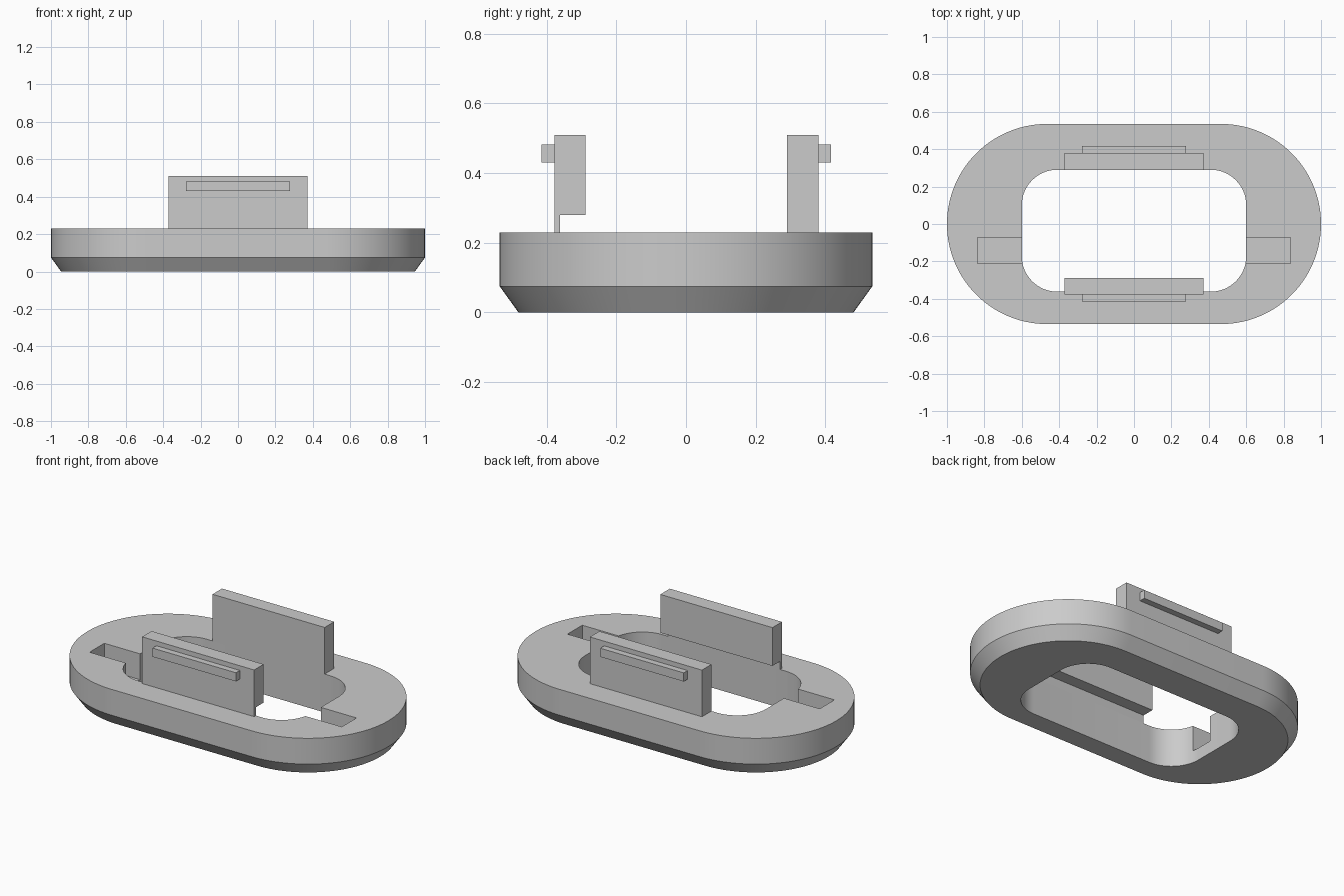
import bpy, bmesh
from math import sin, cos, pi, radians

if "Cube" in bpy.data.objects:
    bpy.data.objects.remove(bpy.data.objects["Cube"], do_unlink=True)

# Single matte grey
grey = bpy.data.materials.new("plain_grey")
grey.use_nodes = True
grey.diffuse_color = (0.6, 0.6, 0.6, 1)
grey.node_tree.nodes["Principled BSDF"].inputs["Base Color"].default_value = (0.6, 0.6, 0.6, 1)


def rounded_rect(x0, x1, y0, y1, r, steps):
    """Counter-clockwise outline with four rounded corners."""
    corners = [(x1 - r, y1 - r), (x0 + r, y1 - r), (x0 + r, y0 + r), (x1 - r, y0 + r)]
    return [(cx + r * cos((q + i / steps) * pi / 2), cy + r * sin((q + i / steps) * pi / 2))
            for q, (cx, cy) in enumerate(corners) for i in range(steps + 1)]


def loft(name, rings):
    """Closed solid through rings of equal point count."""
    bm = bmesh.new()
    loops = [[bm.verts.new(p) for p in ring] for ring in rings]
    n = len(loops[0])
    for a, b in zip(loops, loops[1:]):
        for i in range(n):
            j = (i + 1) % n
            bm.faces.new((a[i], a[j], b[j], b[i]))
    bm.faces.new(loops[0][::-1])
    bm.faces.new(loops[-1])
    bmesh.ops.remove_doubles(bm, verts=bm.verts, dist=1e-5)
    bmesh.ops.recalc_face_normals(bm, faces=bm.faces)
    mesh = bpy.data.meshes.new(name)
    bm.to_mesh(mesh)
    bm.free()
    mesh.materials.append(grey)
    obj = bpy.data.objects.new(name, mesh)
    bpy.context.collection.objects.link(obj)
    return obj


def extrude_x(name, half_width, profile):
    return loft(name, [[(x, y, z) for y, z in profile] for x in (-half_width, half_width)])


def box(name, x0, x1, y0, y1, z0, z1):
    return loft(name, [[(x0, y0, z), (x1, y0, z), (x1, y1, z), (x0, y1, z)] for z in (z0, z1)])


def select_only(obj):
    bpy.ops.object.select_all(action='DESELECT')
    obj.select_set(True)
    bpy.context.view_layer.objects.active = obj


def cut(target, cutter):
    cutter.hide_render = True
    mod = target.modifiers.new("cut", 'BOOLEAN')
    mod.operation, mod.solver, mod.object = 'DIFFERENCE', 'EXACT', cutter
    select_only(target)
    bpy.ops.object.modifier_apply(modifier=mod.name)
    bpy.data.objects.remove(cutter, do_unlink=True)


# Oval base with a chamfered underside
TOP, RIM = 0.23, 0.075
rings = []
for z, inset in ((0, 0.054), (RIM, 0), (TOP, 0)):
    outline = rounded_rect(-1 + inset, 1 - inset, -0.535 + inset, 0.535 - inset, 0.535 - inset, 28)
    rings.append([(x, y, z) for x, y in outline])
base = loft("oval_base", rings)

# Central opening, set slightly towards the front
HOLE_FRONT, HOLE_BACK = -0.362, 0.29
opening = rounded_rect(-0.6, 0.6, HOLE_FRONT, HOLE_BACK, 0.19, 16)
cut(base, loft("opening_cutter", [[(x, y, z) for x, y in opening] for z in (-0.1, 0.4)]))

# Slots on both sides of the opening
for side in (-1, 1):
    x0, x1 = sorted((side * 0.5, side * 0.837))
    cut(base, box("slot_cutter", x0, x1, -0.212, -0.072, RIM, 0.4))

select_only(base)
bpy.ops.object.shade_smooth_by_angle(angle=radians(25))

# Upright clip plates: the front one is undercut, the back one is plain
PLATE_TOP = 0.51
extrude_x("front_plate", 0.372, [(-0.378, TOP), (HOLE_FRONT, TOP), (HOLE_FRONT, 0.28),
                                 (-0.288, 0.28), (-0.288, PLATE_TOP), (-0.378, PLATE_TOP)])
extrude_x("back_plate", 0.372, [(HOLE_BACK, TOP), (0.38, TOP), (0.38, PLATE_TOP), (HOLE_BACK, PLATE_TOP)])

# Catch ridges on the outer faces of the plates
for name, y0, y1 in (("front_ridge", -0.415, -0.378), ("back_ridge", 0.38, 0.417)):
    box(name, -0.277, 0.277, y0, y1, 0.43, 0.482)
